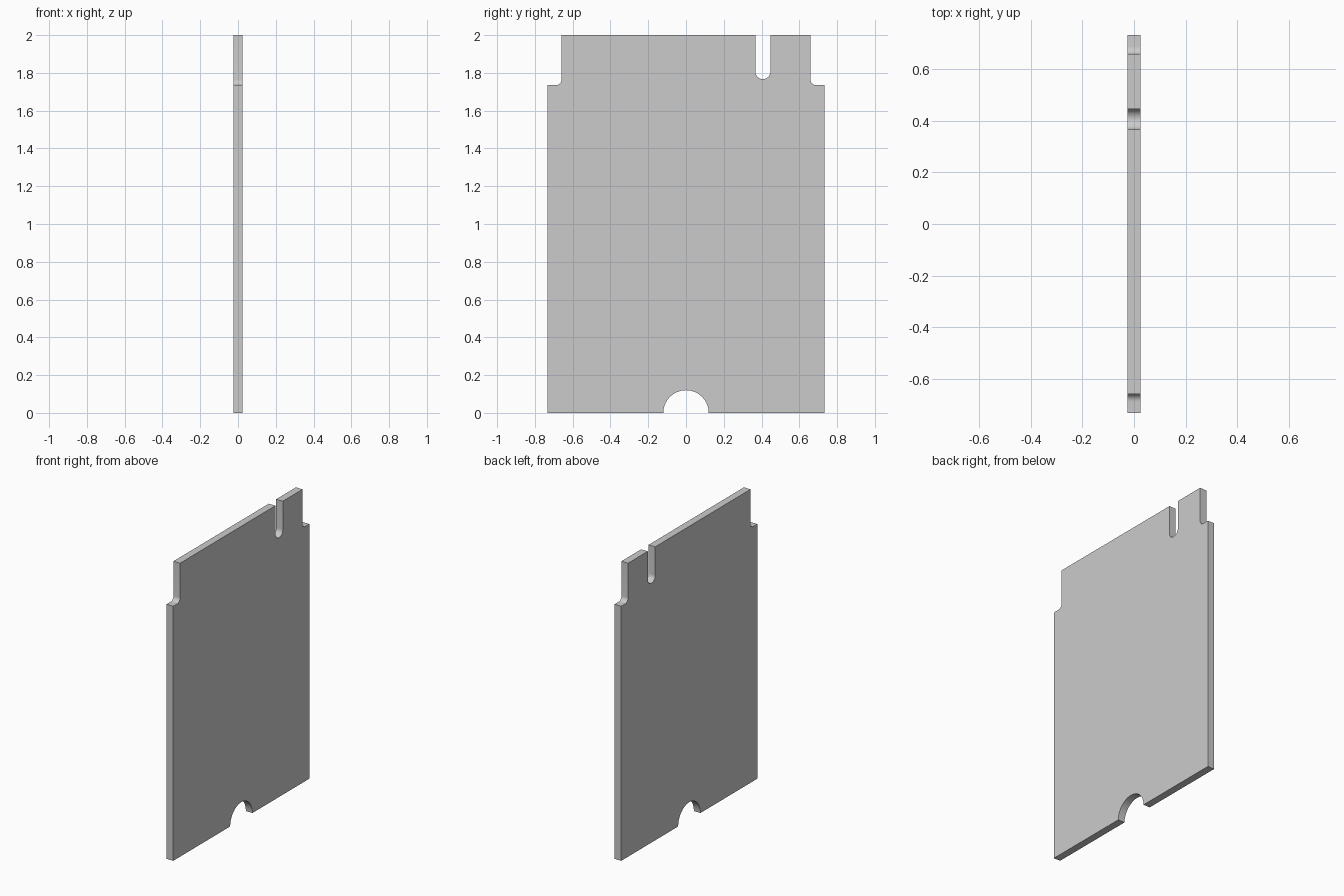
import bpy, bmesh
from math import cos, sin, radians

if "Cube" in bpy.data.objects:
    bpy.data.objects.remove(bpy.data.objects["Cube"])

THICK = 0.05


def arc(cy, cz, r, a0, a1, n):
    """Points on an arc in the YZ plane, angles in degrees."""
    return [(cy + r * cos(radians(a0 + (a1 - a0) * i / n)),
             cz + r * sin(radians(a0 + (a1 - a0) * i / n))) for i in range(n + 1)]


# Plate outline, counter-clockwise seen from +x
W, TAB, SHOULDER, FILLET = 0.733, 0.659, 1.735, 0.03
outline = [(W, 0), (W, SHOULDER)]
# right shoulder with filleted inner corner
outline += arc(TAB + FILLET, SHOULDER + FILLET, FILLET, 270, 180, 8)
outline += [(TAB, 2.0), (0.447, 2.0)]
# round-bottomed slot in the top edge
outline += arc(0.407, 1.807, 0.04, 0, -180, 20)
outline += [(0.367, 2.0), (-TAB, 2.0)]
# left shoulder
outline += arc(-TAB - FILLET, SHOULDER + FILLET, FILLET, 0, -90, 8)
outline += [(-W, SHOULDER), (-W, 0)]
# half-round notch in the bottom edge
outline += arc(0, 0, 0.12, 180, 0, 40)

# Extrude the outline through the plate thickness
bm = bmesh.new()
face = bm.faces.new([bm.verts.new((-THICK / 2, y, z)) for y, z in outline])
ext = bmesh.ops.extrude_face_region(bm, geom=[face], use_keep_orig=True)
bmesh.ops.translate(bm, vec=(THICK, 0, 0),
                    verts=[g for g in ext["geom"] if isinstance(g, bmesh.types.BMVert)])
bmesh.ops.recalc_face_normals(bm, faces=bm.faces)
mesh = bpy.data.meshes.new("notched_plate")
bm.to_mesh(mesh)
bm.free()

plate = bpy.data.objects.new("notched_plate", mesh)
bpy.context.collection.objects.link(plate)
bpy.context.view_layer.objects.active = plate
plate.select_set(True)
bpy.ops.object.shade_smooth_by_angle(angle=radians(30))
